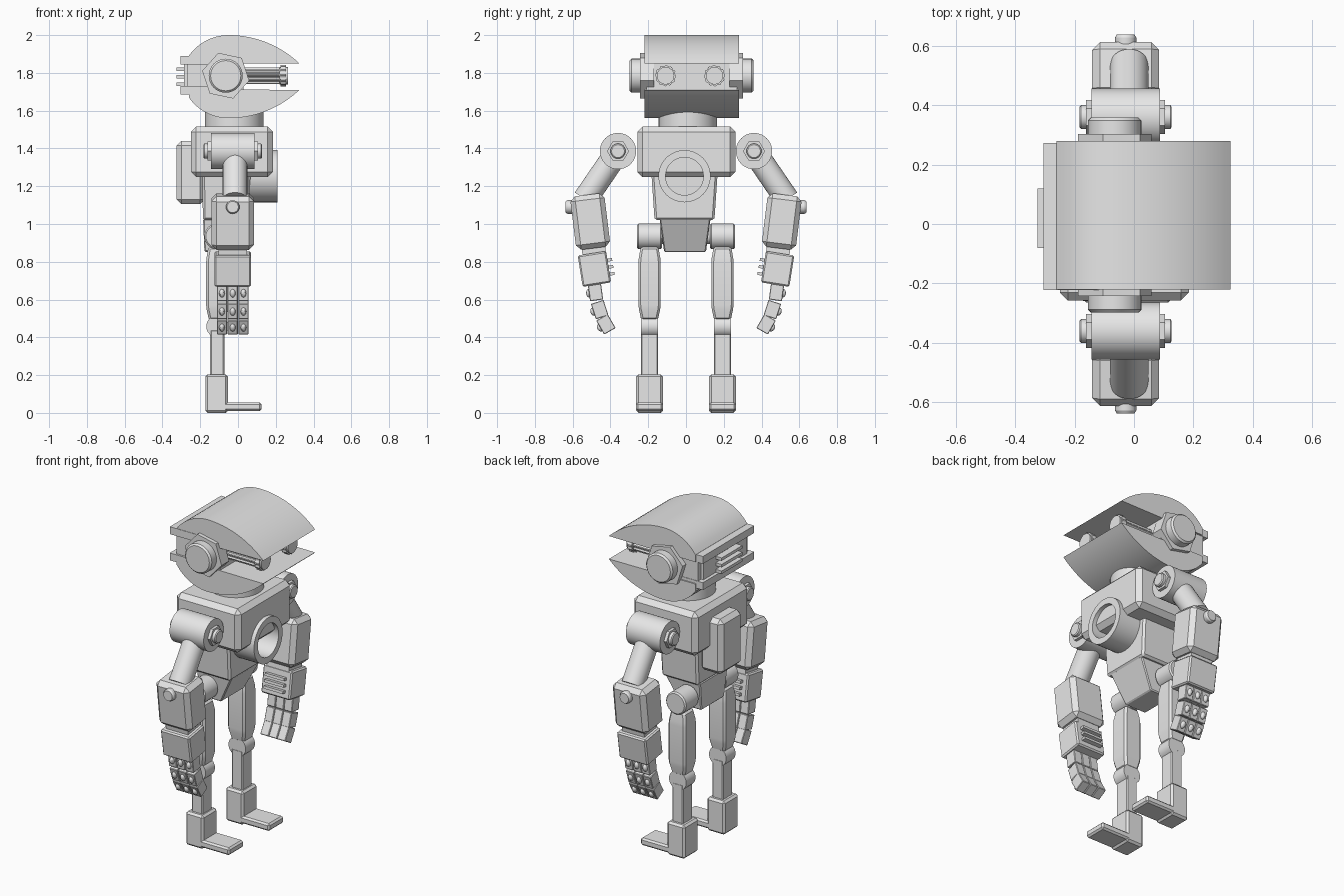
import bpy, bmesh
from math import sin, cos, pi, radians, sqrt
from mathutils import Matrix, Vector

if "Cube" in bpy.data.objects:
    bpy.data.objects.remove(bpy.data.objects["Cube"])

grey = bpy.data.materials.new("plain_grey")
grey.use_nodes = True
grey.diffuse_color = (0.8, 0.8, 0.8, 1)
grey.node_tree.nodes["Principled BSDF"].inputs["Base Color"].default_value = (0.8, 0.8, 0.8, 1)


def finish(name, bm, mirror=False, centre=0.0):
    """Turn the bmesh into an object, optionally mirrored across y."""
    if mirror:
        copy = bm.copy()
        bmesh.ops.scale(copy, vec=(1, -1, 1), verts=copy.verts)
        bmesh.ops.translate(copy, vec=(0, 2 * centre, 0), verts=copy.verts)
        tmp = bpy.data.meshes.new("tmp")
        copy.to_mesh(tmp)
        bm.from_mesh(tmp)
        bpy.data.meshes.remove(tmp)
    bmesh.ops.recalc_face_normals(bm, faces=bm.faces)
    mesh = bpy.data.meshes.new(name)
    bm.to_mesh(mesh)
    bm.free()
    mesh.materials.append(grey)
    mesh.shade_smooth()
    mesh.set_sharp_from_angle(angle=radians(28))
    obj = bpy.data.objects.new(name, mesh)
    bpy.context.scene.collection.objects.link(obj)
    return obj


def box(bm, centre, size, bevel=0.0, tilt=0.0, taper=(1, 1), shift=0.0):
    """Box with chamfered edges, tilted about x; the bottom may taper."""
    part = bmesh.new()
    bmesh.ops.create_cube(part, size=1)
    for v in part.verts:
        if v.co.z < 0:
            v.co.x = v.co.x * taper[0] + shift
            v.co.y *= taper[1]
        v.co = Vector(a * b for a, b in zip(v.co, size))
    if bevel:
        bmesh.ops.bevel(part, geom=part.edges[:], offset=bevel, segments=1, affect='EDGES')
    part.transform(Matrix.Translation(centre) @ Matrix.Rotation(radians(tilt), 4, 'X'))
    tmp = bpy.data.meshes.new("tmp")
    part.to_mesh(tmp)
    part.free()
    bm.from_mesh(tmp)
    bpy.data.meshes.remove(tmp)


def rings(bm, start, direction, steps, sides=32, tube=False, turn=0.0, knurl=0.0):
    """Round part: steps are (radius, distance along direction)."""
    rot = Vector(direction).to_track_quat('Z', 'Y')
    loops = []
    for radius, t in steps:
        loop = []
        for i in range(sides):
            a = 2 * pi * i / sides + turn
            r = radius - (knurl if i % 4 > 1 else 0)
            loop.append(bm.verts.new(Vector(start) + rot @ Vector((r * cos(a), r * sin(a), t))))
        loops.append(loop)
    pairs = list(zip(loops, loops[1:]))
    if tube:
        pairs.append((loops[-1], loops[0]))
    else:
        bm.faces.new(loops[0])
        bm.faces.new(loops[-1])
    for p, q in pairs:
        for i in range(sides):
            j = (i + 1) % sides
            bm.faces.new((p[i], p[j], q[j], q[i]))


X, Y, Z = (1, 0, 0), (0, 1, 0), (0, 0, 1)
HEAD_Y, HEAD_Z = 0.03, 1.78

# Head shells: a steep rear arc and a long front arc, cut flat inside
arc = []
for i in range(29):
    x = -0.26 + 0.585 * i / 28
    r = 0.257 if x < -0.05 else 0.544
    arc.append((x, 0.22 - r + sqrt(r * r - (x + 0.05) ** 2)))
profile = [(-0.26, 0.067)] + arc
for name, sign in (("upper_head_shell", 1), ("lower_head_shell", -1)):
    bm = bmesh.new()
    ends = [[bm.verts.new((x, HEAD_Y + s * 0.25, HEAD_Z + sign * h)) for x, h in profile]
            for s in (-1, 1)]
    for e in ends:
        bm.faces.new(e)
    for i in range(len(profile)):
        j = (i + 1) % len(profile)
        bm.faces.new((ends[0][i], ends[0][j], ends[1][j], ends[1][i]))
    finish(name, bm)

# Head core and the channelled block behind it
bm = bmesh.new()
box(bm, (-0.12, HEAD_Y, HEAD_Z), (0.3, 0.48, 0.16))
finish("head_core", bm)
bm = bmesh.new()
for s in (-1, 1):
    box(bm, (-0.2, HEAD_Y - 0.005, 1.788 + s * 0.08), (0.21, 0.495, 0.045))
box(bm, (-0.2, HEAD_Y, 1.788), (0.17, 0.42, 0.16))
finish("head_back_block", bm)
bm = bmesh.new()
for k in (-1, 0, 1):
    box(bm, (-0.3, 0.02, 1.78 + k * 0.04), (0.05, 0.2, 0.018))
finish("head_back_grille", bm)

# Ears: hexagonal plate and round cap on each side
bm = bmesh.new()
ear = (-0.065, HEAD_Y, 1.785)
rings(bm, ear, Y, [(0.127, 0.2), (0.127, 0.273)], 6, turn=radians(12))
rings(bm, ear, Y, [(0.09, 0.26), (0.09, 0.318), (0.08, 0.328)])
finish("ears", bm, True, HEAD_Y)

# Eye barrels: ribbed tube with a knurled end
bm = bmesh.new()
eye = (0, 0.151, 1.785)
rings(bm, eye, X, [(0.045, 0), (0.045, 0.225)], 40, knurl=0.008)
rings(bm, eye, X, [(0.056, 0.225), (0.056, 0.255)], 48, knurl=0.005)
rings(bm, eye, X, [(0.046, 0.22), (0.046, 0.265)])
finish("eyes", bm, True, 0.0215)

# Neck, chest, abdomen, pelvis and backpack
bm = bmesh.new()
rings(bm, (-0.02, 0.01, 1.5), Z, [(0.155, 0), (0.155, 0.14)], 40)
finish("neck", bm)
bm = bmesh.new()
box(bm, (-0.032, 0.002, 1.382), (0.435, 0.52, 0.268), 0.028)
finish("chest", bm)
bm = bmesh.new()
box(bm, (-0.062, -0.008, 1.15), (0.255, 0.352, 0.26), 0.012, taper=(0.97, 0.9))
finish("abdomen", bm)
bm = bmesh.new()
box(bm, (-0.065, -0.005, 0.94), (0.24, 0.27, 0.175), 0.006, taper=(0.6, 0.82), shift=-0.17)
finish("pelvis", bm)
bm = bmesh.new()
box(bm, (-0.25, 0.02, 1.273), (0.15, 0.21, 0.335), 0.025)
finish("backpack", bm)
bm = bmesh.new()
rings(bm, (0, -0.008, 1.253), X, [(0.138, 0.03), (0.138, 0.21), (0.1, 0.21), (0.1, 0.03)], 48, True)
finish("chest_pipe", bm)

# Legs
LEG_X, LEG_Y = -0.11, 0.193
bm = bmesh.new()
rings(bm, (LEG_X, LEG_Y, 0.935), Y,
      [(0.06, -0.066), (0.068, -0.058), (0.068, 0.058), (0.06, 0.066)])
rings(bm, (LEG_X, 0, 0.935), Y, [(0.04, 0.05), (0.04, 0.15)])
finish("hips", bm, True)
bm = bmesh.new()
q = radians(45)
rings(bm, (LEG_X, LEG_Y, 0), Z, [(0.062, 0.49), (0.083, 0.56), (0.083, 0.81), (0.066, 0.88)],
      4, turn=q)
bmesh.ops.bevel(bm, geom=bm.edges[:], offset=0.012, segments=1, affect='EDGES')
finish("thighs", bm, True)
bm = bmesh.new()
rings(bm, (LEG_X, LEG_Y, 0.458), Y, [(0.058, -0.045), (0.058, 0.045)])
finish("knees", bm, True)
bm = bmesh.new()
box(bm, (LEG_X, LEG_Y, 0.31), (0.075, 0.092, 0.26), 0.006)
finish("shins", bm, True)
bm = bmesh.new()
box(bm, (-0.113, LEG_Y, 0.102), (0.12, 0.142, 0.204), 0.012)
box(bm, (-0.015, LEG_Y, 0.033), (0.28, 0.142, 0.045), 0.01)
finish("feet", bm, True)

# Shoulders: cross cylinder with a hexagonal washer and bolt at both ends
ARM_X = -0.028
shoulder = Vector((ARM_X, 0.36, 1.386))
bm = bmesh.new()
rings(bm, shoulder, X, [(0.096, -0.115), (0.096, 0.115)], 40)
for s in (-1, 1):
    rings(bm, shoulder, (s, 0, 0), [(0.058, 0.11), (0.058, 0.133)], 6)
    rings(bm, shoulder, (s, 0, 0), [(0.04, 0.12), (0.04, 0.15), (0.034, 0.155)], 24)
finish("shoulders", bm, True)

# Arms
elbow = Vector((ARM_X, 0.535, 1.13))
bm = bmesh.new()
rings(bm, shoulder + Vector((0.012, 0, 0)), elbow - shoulder,
      [(0.065, 0.04), (0.065, (elbow - shoulder).length)])
finish("upper_arms", bm, True)
bm = bmesh.new()
box(bm, (ARM_X, 0.507, 1.013), (0.225, 0.182, 0.285), 0.026, -7)
finish("forearms", bm, True)
bm = bmesh.new()
rings(bm, (ARM_X, 0, 1.09), Y, [(0.036, 0.55), (0.036, 0.627), (0.03, 0.637)], 24)
finish("elbow_bolts", bm, True)
bm = bmesh.new()
box(bm, (ARM_X, 0.488, 0.86), (0.15, 0.125, 0.09), 0, -8)
finish("wrists", bm, True)

# Hands with a small grille on the inner side
bm = bmesh.new()
hand = Vector((ARM_X, 0.485, 0.762))
box(bm, hand, (0.195, 0.152, 0.168), 0.008, -9)
finish("hands", bm, True)
bm = bmesh.new()
for k in (-1, 0, 1):
    box(bm, hand + Vector((0, -0.078 + k * 0.006, 0.01 + k * 0.037)), (0.13, 0.045, 0.016), 0, -9)
finish("hand_grilles", bm, True)

# Fingers: three columns of three segments, each with an oval stud outside
bm, studs = bmesh.new(), bmesh.new()
for y, z, tilt in ((0.479, 0.638, -8), (0.457, 0.547, -18), (0.424, 0.469, -30)):
    for k in (-1, 0, 1):
        base = Vector((ARM_X + k * 0.057, y, z))
        box(bm, base, (0.054, 0.07, 0.085), 0.003, tilt)
        bmesh.ops.create_uvsphere(studs, u_segments=12, v_segments=8, radius=0.02,
            matrix=Matrix.Translation(base) @ Matrix.Rotation(radians(tilt), 4, 'X')
            @ Matrix.Translation((0, 0.035, 0)) @ Matrix.Diagonal((0.75, 0.8, 1.1, 1)))
finish("fingers", bm, True)
finish("finger_studs", studs, True)
